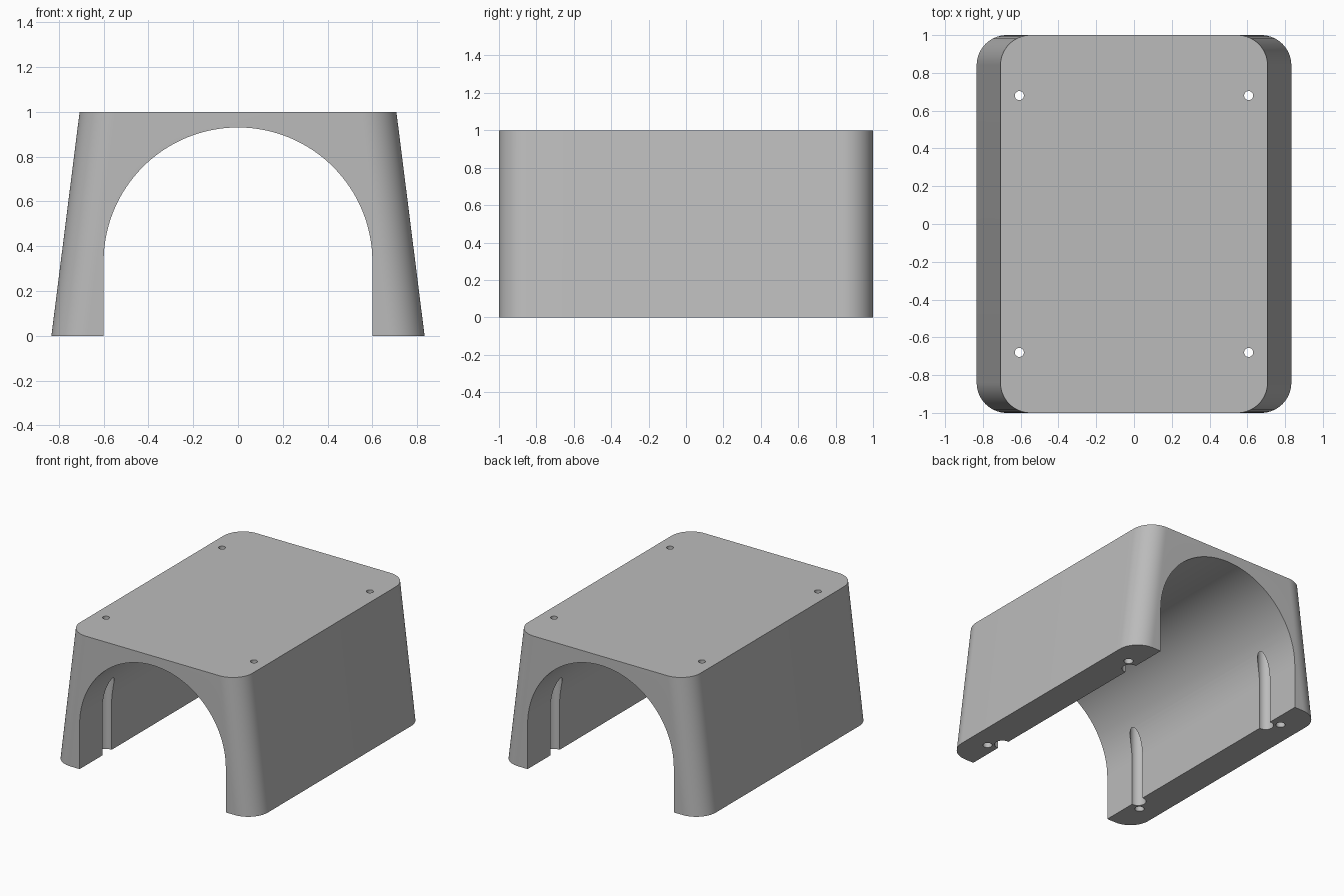
import bpy, bmesh, math
from mathutils import Matrix

cube = bpy.data.objects.get("Cube")
if cube:
    bpy.data.objects.remove(cube, do_unlink=True)

grey = bpy.data.materials.new("plain_grey")
grey.use_nodes = True
GREY = (0.5, 0.5, 0.5, 1)
grey.diffuse_color = GREY
grey.node_tree.nodes["Principled BSDF"].inputs["Base Color"].default_value = GREY


def loft(name, start, end):
    """Solid between two matching rings of points."""
    bm = bmesh.new()
    a = [bm.verts.new(p) for p in start]
    b = [bm.verts.new(p) for p in end]
    bm.faces.new(a)
    bm.faces.new(b)
    for i in range(len(a)):
        j = (i + 1) % len(a)
        bm.faces.new((a[i], a[j], b[j], b[i]))
    bmesh.ops.recalc_face_normals(bm, faces=bm.faces)
    mesh = bpy.data.meshes.new(name)
    bm.to_mesh(mesh)
    bm.free()
    mesh.materials.append(grey)
    obj = bpy.data.objects.new(name, mesh)
    bpy.context.collection.objects.link(obj)
    return obj


def rounded_rect(half_x, half_y, r, z, steps=16):
    points = []
    for k, (sx, sy) in enumerate(((1, 1), (-1, 1), (-1, -1), (1, -1))):
        for i in range(steps + 1):
            t = (k + i / steps) * math.pi / 2
            points.append((sx * (half_x - r) + r * math.cos(t),
                           sy * (half_y - r) + r * math.sin(t), z))
    return points


def circle(x, y, r, z, steps=32):
    turn = 2 * math.pi / steps
    return [(x + r * math.cos(i * turn), y + r * math.sin(i * turn), z) for i in range(steps)]


def arch(y, r=0.6, spring=0.33, steps=64):
    curve = [(r * math.cos(i * math.pi / steps), y, spring + r * math.sin(i * math.pi / steps))
             for i in range(steps + 1)]
    return [(r, y, -0.2)] + curve + [(-r, y, -0.2)]


def cut(target, cutter):
    mod = target.modifiers.new(cutter.name, 'BOOLEAN')
    mod.operation = 'DIFFERENCE'
    mod.solver = 'EXACT'
    mod.object = cutter
    bpy.context.view_layer.objects.active = target
    bpy.ops.object.modifier_apply(modifier=mod.name)
    bpy.data.objects.remove(cutter, do_unlink=True)


# Tapered block with rounded upright corners
body = loft("arched_stand", rounded_rect(0.833, 1, 0.16, 0), rounded_rect(0.707, 1, 0.16, 1))

# Round-topped tunnel from front to back
cut(body, loft("tunnel_cutter", arch(-1.2), arch(1.2)))

# At each corner: screw recess, through hole and blind hole in the foot
for sx in (-1, 1):
    for sy in (-1, 1):
        x, y = sx * 0.607, sy * 0.68
        fx, fy = sx * 0.68, sy * 0.752
        holes = (("recess_cutter", x, y, 0.055, -0.1, 0.9),
                 ("screw_hole_cutter", x, y, 0.024, 0.85, 1.1),
                 ("foot_hole_cutter", fx, fy, 0.032, -0.1, 0.12))
        for name, hx, hy, r, low, high in holes:
            cut(body, loft(name, circle(hx, hy, r, low), circle(hx, hy, r, high)))

# Smooth shading with crisp edges
bpy.ops.object.select_all(action='DESELECT')
body.select_set(True)
bpy.context.view_layer.objects.active = body
bpy.ops.object.shade_smooth_by_angle(angle=math.radians(30))
